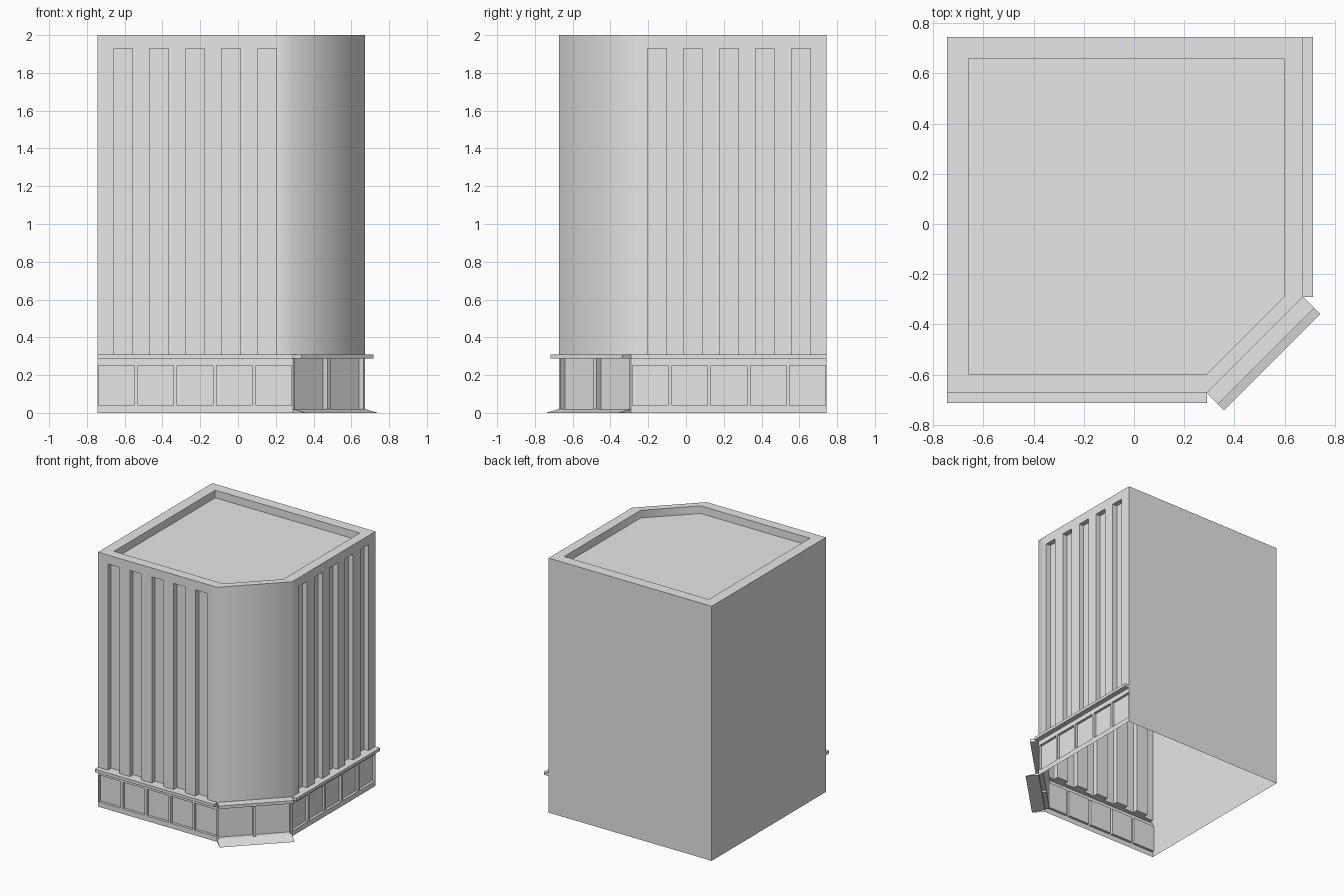
import bpy
import bmesh
from math import radians
from mathutils import Vector

cube = bpy.data.objects.get("Cube")
if cube:
    bpy.data.objects.remove(cube)

GREY = (0.8, 0.8, 0.8, 1.0)
mat = bpy.data.materials.new("light_grey")
mat.use_nodes = True
mat.diffuse_color = GREY
mat.node_tree.nodes["Principled BSDF"].inputs["Base Color"].default_value = GREY

HEIGHT, LEDGE_BOTTOM, LEDGE_TOP, RECESS_TOP = 2.0, 0.287, 0.31, 1.93
FLOOR = HEIGHT - 0.06

# Footprint, counterclockwise, with one corner cut off
outline = [Vector(p) for p in
           ((-0.745, -0.673), (0.29, -0.673), (0.673, -0.29), (0.673, 0.745), (-0.745, 0.745))]
inner = [Vector(p) for p in
         ((-0.66, -0.597), (0.29, -0.597), (0.597, -0.29), (0.597, 0.66), (-0.66, 0.66))]
FRONT, CORNER, RIGHT = 0, 1, 2


def face(bm, points):
    bm.faces.new([bm.verts.new(p) for p in points])


def side(i):
    """Start, direction, outward normal and length of one side."""
    a, b = outline[i], outline[(i + 1) % len(outline)]
    d = (b - a).normalized()
    return a, d, Vector((d.y, -d.x)), (b - a).length


def relief(bm, i, spans, rows, depth, cells=None):
    """Wall band whose spans are pushed in or out in the chosen row."""
    a, d, n, length = side(i)
    cuts = sorted({0.0, length, *[u for s in spans for u in s]})

    def pt(u, z, h):
        p = a + d * u + n * h
        return (p.x, p.y, z)

    def level(c, r):
        if not (0 <= c < len(cuts) - 1 and r == cells):
            return 0.0
        mid = (cuts[c] + cuts[c + 1]) / 2
        return depth if any(s[0] < mid < s[1] for s in spans) else 0.0

    for c in range(len(cuts)):
        for r in range(len(rows)):
            h = level(c, r)
            u, z = cuts[c], rows[r]
            has_u, has_z = c < len(cuts) - 1, r < len(rows) - 1
            if has_u and has_z:
                u2, z2 = cuts[c + 1], rows[r + 1]
                face(bm, [pt(u, z, h), pt(u2, z, h), pt(u2, z2, h), pt(u, z2, h)])
            if has_z and level(c - 1, r) != h:
                g, z2 = level(c - 1, r), rows[r + 1]
                face(bm, [pt(u, z, g), pt(u, z, h), pt(u, z2, h), pt(u, z2, g)])
            if has_u and level(c, r - 1) != h:
                g, u2 = level(c, r - 1), cuts[c + 1]
                face(bm, [pt(u, z, g), pt(u2, z, g), pt(u2, z, h), pt(u, z, h)])


def finish(bm, name):
    bmesh.ops.remove_doubles(bm, verts=bm.verts, dist=0.0001)
    mesh = bpy.data.meshes.new(name)
    bm.to_mesh(mesh)
    bm.free()
    mesh.materials.append(mat)
    obj = bpy.data.objects.new(name, mesh)
    bpy.context.collection.objects.link(obj)
    bpy.ops.object.select_all(action='DESELECT')
    obj.select_set(True)
    bpy.context.view_layer.objects.active = obj
    bpy.ops.object.shade_smooth_by_angle(angle=radians(50))


# Upper storeys: tall recesses on two sides, the cut corner blended smoothly
tower = bmesh.new()
recesses = [(0.086 + 0.1905 * k, 0.187 + 0.1905 * k) for k in range(5)]
upper_rows = [LEDGE_TOP, RECESS_TOP, HEIGHT]
for i in (FRONT, RIGHT):
    relief(tower, i, recesses, upper_rows, -0.04, 0)
relief(tower, CORNER, [], upper_rows, 0)

# Plain back and left walls
for i in (3, 4):
    relief(tower, i, [], [0, HEIGHT], 0)

# Parapet rim, its inner wall and the sunken roof
for i in range(len(outline)):
    j = (i + 1) % len(outline)
    o1, o2, i1, i2 = outline[i], outline[j], inner[i], inner[j]
    face(tower, [(*o1, HEIGHT), (*o2, HEIGHT), (*i2, HEIGHT), (*i1, HEIGHT)])
    face(tower, [(*i1, HEIGHT), (*i2, HEIGHT), (*i2, FLOOR), (*i1, FLOOR)])
face(tower, [(*p, FLOOR) for p in inner])
finish(tower, "tower_walls")

# Ground floor: shop windows on two sides, double doorway at the corner
ground = bmesh.new()
windows = [(0.007 + 0.208 * k, 0.196 + 0.208 * k) for k in range(5)]
for i in (FRONT, RIGHT):
    relief(ground, i, windows, [0, 0.04, 0.25, LEDGE_BOTTOM], -0.02, 1)
width = side(CORNER)[3]
doors = [(0.012, width / 2 - 0.01), (width / 2 + 0.01, width - 0.012)]
relief(ground, CORNER, doors, [0, 0.02, LEDGE_BOTTOM], -0.034, 1)
finish(ground, "ground_floor")

# Ledges over the windows and a deeper canopy over the doorway
ledge = bmesh.new()
for i, reach in ((FRONT, 0.04), (CORNER, 0.064), (RIGHT, 0.04)):
    relief(ledge, i, [(0, side(i)[3])], [LEDGE_BOTTOM, LEDGE_TOP], reach, 0)
finish(ledge, "ledge_and_canopy")

# Sloping entrance ramp
ramp = bmesh.new()
a, d, n, length = side(CORNER)
b = a + d * length
a_out, b_out = a + n * 0.097, b + n * 0.097
face(ramp, [(*a_out, 0), (*b_out, 0), (*b, 0.02), (*a, 0.02)])
face(ramp, [(*a, 0), (*a_out, 0), (*a, 0.02)])
face(ramp, [(*b_out, 0), (*b, 0), (*b, 0.02)])
finish(ramp, "entrance_ramp")
